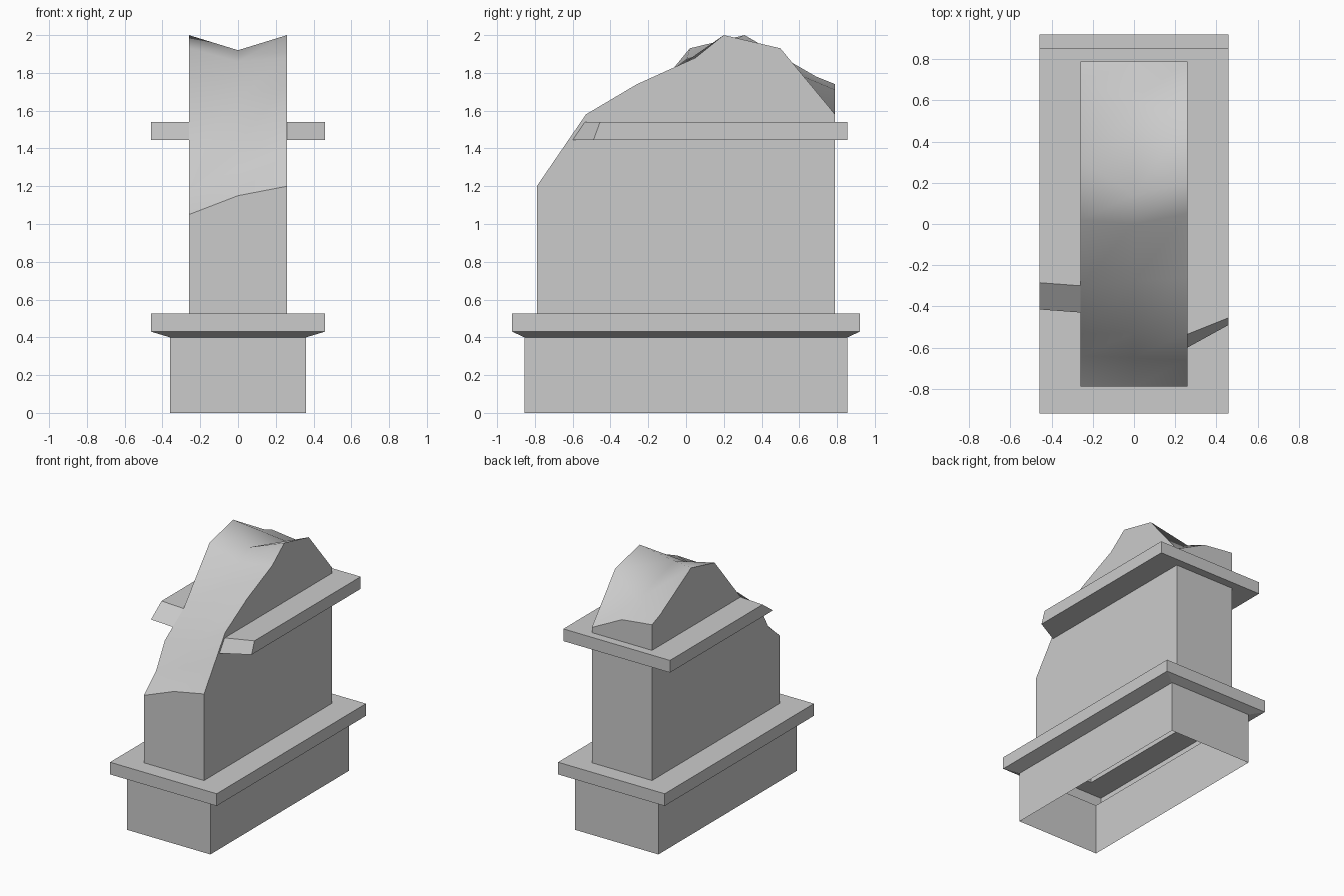
import bpy
import bmesh

if "Cube" in bpy.data.objects:
    bpy.data.objects.remove(bpy.data.objects["Cube"], do_unlink=True)

# Single plain stone colour
stone = bpy.data.materials.new("grey_stone")
stone.use_nodes = True
colour = (0.6, 0.6, 0.6, 1.0)
stone.diffuse_color = colour
stone.node_tree.nodes["Principled BSDF"].inputs["Base Color"].default_value = colour


def finish(name, bm):
    bmesh.ops.recalc_face_normals(bm, faces=bm.faces[:])
    mesh = bpy.data.meshes.new(name)
    bm.to_mesh(mesh)
    bm.free()
    mesh.materials.append(stone)
    obj = bpy.data.objects.new(name, mesh)
    bpy.context.collection.objects.link(obj)
    return obj


def bridge(bm, a, b, closed):
    """Quads between two rows of vertices."""
    n = len(a)
    return [bm.faces.new((a[i], a[(i + 1) % n], b[(i + 1) % n], b[i]))
            for i in range(n if closed else n - 1)]


# Plinth: hollow footing with flared lower ledge
PLINTH = [(0.36, 0.855, 0), (0.36, 0.855, 0.4), (0.46, 0.92, 0.43),
          (0.46, 0.92, 0.525), (0.26, 0.79, 0.525)]
bm = bmesh.new()
rings = [[bm.verts.new((sx * x, sy * y, z))
          for sx, sy in ((1, -1), (1, 1), (-1, 1), (-1, -1))]
         for x, y, z in PLINTH]
for lower, upper in zip(rings, rings[1:]):
    bridge(bm, lower, upper, True)
finish("plinth", bm)

# Wall: upright block with a broken, grooved top; (y, z) per column
COLUMNS = {
    -0.26: [(-0.79, 1.05), (-0.64, 1.18), (-0.53, 1.38), (-0.3, 1.54),
            (0.02, 1.93), (0.31, 2.0), (0.69, 1.78), (0.79, 1.74)],
    0.0: [(-0.79, 1.15), (-0.65, 1.29), (-0.53, 1.43), (-0.28, 1.66),
          (0.0, 1.86), (0.14, 1.92), (0.6, 1.79), (0.79, 1.71)],
    0.26: [(-0.79, 1.2), (-0.66, 1.39), (-0.53, 1.58), (-0.26, 1.74),
           (0.05, 1.88), (0.2, 2.0), (0.5, 1.93), (0.79, 1.58)],
}
bm = bmesh.new()
cols = [[bm.verts.new((x, y, z)) for y, z in pts] for x, pts in COLUMNS.items()]
top = []
for a, b in zip(cols, cols[1:]):
    top += bridge(bm, a, b, False)
for f in top:
    f.smooth = True
front = [bm.verts.new((x, -0.79, 0.525)) for x in COLUMNS]
back = [bm.verts.new((x, 0.79, 0.525)) for x in COLUMNS]
bm.faces.new(front + [c[0] for c in reversed(cols)])
bm.faces.new(back + [c[-1] for c in reversed(cols)])
for i in (0, -1):
    bm.faces.new([front[i]] + cols[i] + [back[i]])
top = set(top)
for e in bm.edges:
    e.smooth = all(f in top for f in e.link_faces)
finish("broken_wall", bm)

# Upper ledge: U-shaped band with snapped front ends
LOW, HIGH = 1.445, 1.54


def section(sx, ys):
    """Inner bottom, outer bottom, outer top, inner top."""
    shape = ((0.26, LOW), (0.46, LOW), (0.46, HIGH), (0.26, HIGH))
    return [bm.verts.new((sx * x, y, z)) for (x, z), y in zip(shape, ys)]


bm = bmesh.new()
corner = (0.79, 0.855, 0.855, 0.79)
stations = [section(1, (-0.6, -0.49, -0.455, -0.535)), section(1, corner),
            section(-1, corner), section(-1, (-0.43, -0.415, -0.285, -0.3))]
for a, b in zip(stations, stations[1:]):
    bridge(bm, a, b, False)
bm.faces.new(stations[0])
bm.faces.new(stations[-1])
finish("upper_ledge", bm)
